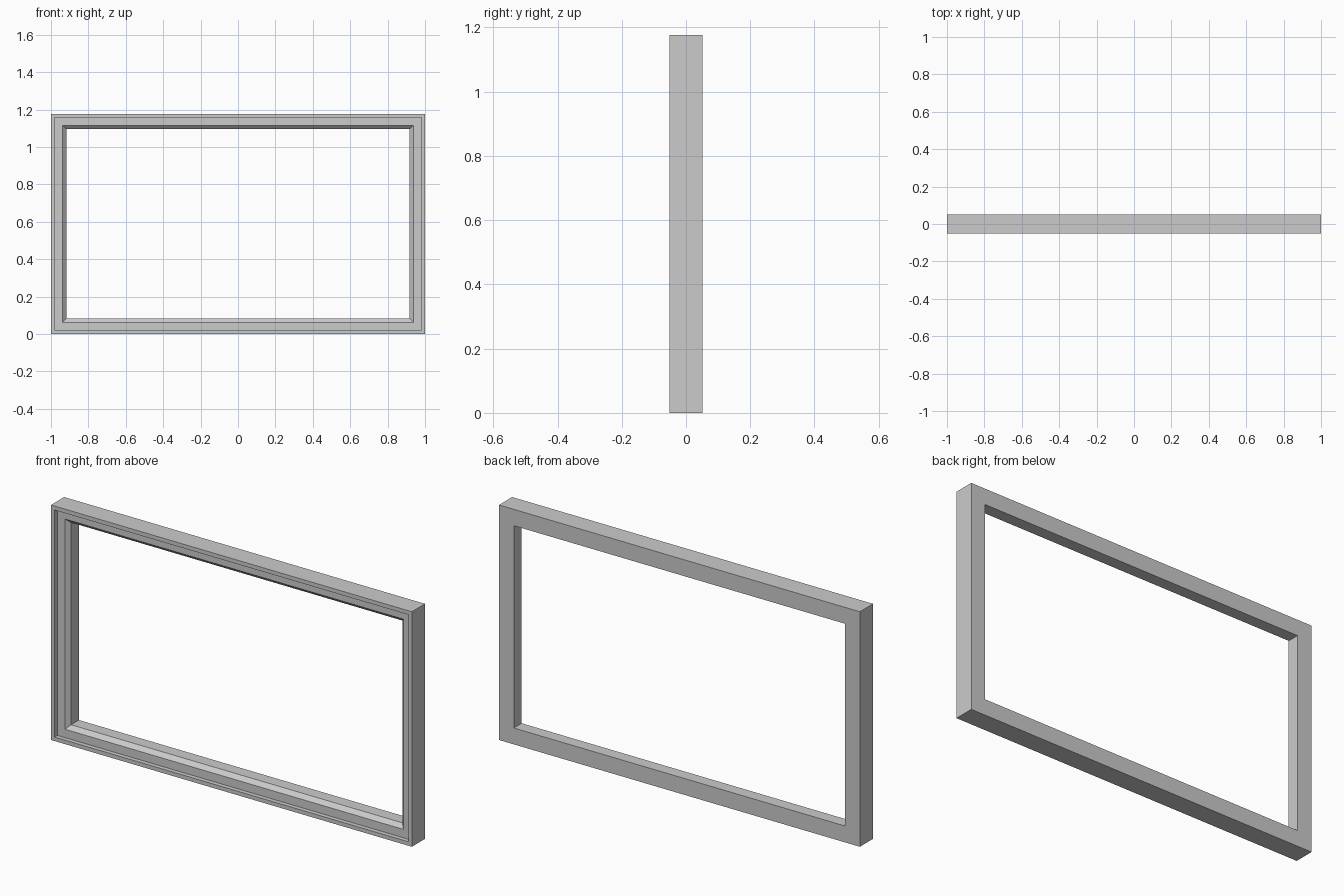
import bpy, bmesh

if "Cube" in bpy.data.objects:
    bpy.data.objects.remove(bpy.data.objects["Cube"])

W, H, D = 1.0, 1.177, 0.052   # half width, height, half depth

# Cross-section as (inset from outer edge, depth behind front)
profile = [
    (0.0, 2 * D), (0.0, 0.0),          # outer wall
    (0.02, 0.0), (0.02, 0.022),        # raised outer lip
    (0.062, 0.022), (0.082, 0.042),    # recessed face and inner bevel
    (0.082, 2 * D),                    # straight inner wall
]


def ring(bm, inset, depth):
    x, y = W - inset, depth - D
    return [bm.verts.new(p) for p in (
        (-x, y, inset), (x, y, inset), (x, y, H - inset), (-x, y, H - inset))]


# Sweep the section around the rectangle with mitred corners
bm = bmesh.new()
rings = [ring(bm, i, d) for i, d in profile]
for k, a in enumerate(rings):
    b = rings[(k + 1) % len(rings)]
    for j in range(4):
        n = (j + 1) % 4
        bm.faces.new((a[j], a[n], b[n], b[j]))
bmesh.ops.recalc_face_normals(bm, faces=bm.faces)

mesh = bpy.data.meshes.new("picture_frame")
bm.to_mesh(mesh)
bm.free()
frame = bpy.data.objects.new("picture_frame", mesh)
bpy.context.collection.objects.link(frame)
